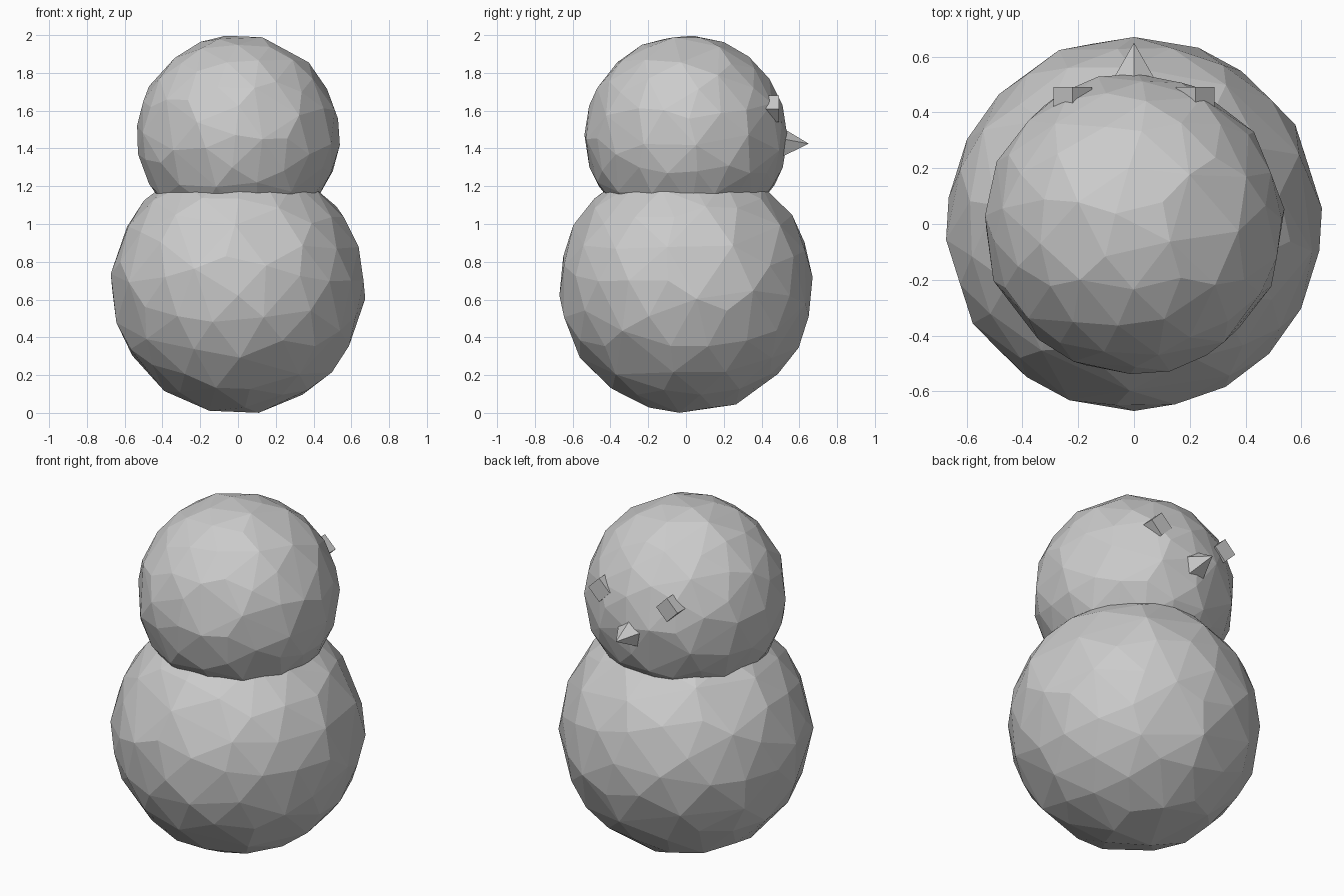
import bpy, bmesh, math
from mathutils import Matrix, Vector

if "Cube" in bpy.data.objects:
    bpy.data.objects.remove(bpy.data.objects["Cube"])

grey = bpy.data.materials.new("plain grey")
grey.diffuse_color = (0.6, 0.6, 0.6, 1)
grey.use_nodes = True
grey.node_tree.nodes["Principled BSDF"].inputs["Base Color"].default_value = grey.diffuse_color


def make(name, bm):
    me = bpy.data.meshes.new(name)
    bmesh.ops.recalc_face_normals(bm, faces=bm.faces[:])
    bm.to_mesh(me)
    bm.free()
    me.materials.append(grey)
    ob = bpy.data.objects.new(name, me)
    bpy.context.collection.objects.link(ob)
    return ob


def snowball(name, radius, z, turn):
    # faceted ball with irregular, slightly reduced facets
    bm = bmesh.new()
    bmesh.ops.create_icosphere(bm, subdivisions=3, radius=radius)
    bm.transform(Matrix.Translation((0, 0, z)) @ Matrix.Rotation(turn, 4, Vector((1, 2, 3))))
    ob = make(name, bm)
    mod = ob.modifiers.new("fewer facets", 'DECIMATE')
    mod.ratio = 0.75


# Body and head
snowball("body", 0.672, 0.67, 0.4)
snowball("head", 0.538, 1.464, 1.1)

# Eyes: small cubes turned on a corner, sunk into the +y side of the head
for side, x in (("left", -0.22), ("right", 0.22)):
    bm = bmesh.new()
    bmesh.ops.create_cube(bm, size=0.098)
    bm.transform(Matrix.Translation((x, 0.443, 1.61)) @ Matrix.Rotation(math.pi / 4, 4, 'Y'))
    make(side + "_eye", bm)

# Nose: five-sided cone pointing along +y, one ridge on top
bm = bmesh.new()
bmesh.ops.create_cone(bm, cap_ends=True, segments=5, radius1=0.12, radius2=0, depth=0.2)
top = max(bm.verts, key=lambda v: v.co.xy.length).co
bm.transform(Matrix.Rotation(math.pi / 2 - math.atan2(top.y, top.x), 4, 'Z'))
# local z -> world y, local y -> world z
bm.transform(Matrix(((-1, 0, 0, 0), (0, 0, 1, 0.55), (0, 1, 0, 1.425), (0, 0, 0, 1))))
make("nose", bm)
